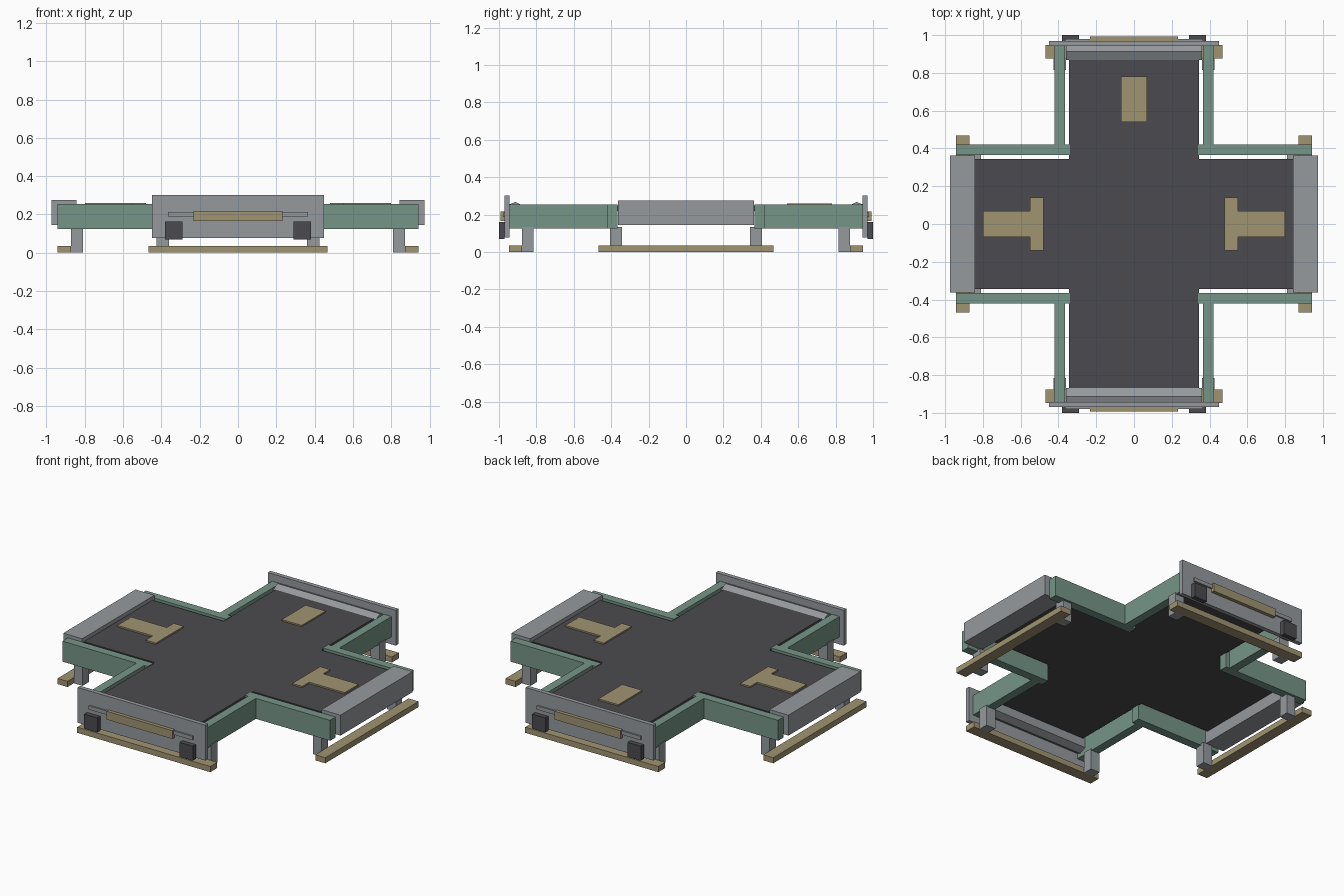
import bpy, bmesh

cube = bpy.data.objects.get("Cube")
if cube:
    bpy.data.objects.remove(cube, do_unlink=True)


def material(name, rgb):
    lin = [((c / 255 + 0.055) / 1.055) ** 2.4 for c in rgb] + [1]
    m = bpy.data.materials.new(name)
    m.use_nodes = True
    m.diffuse_color = lin
    m.node_tree.nodes["Principled BSDF"].inputs["Base Color"].default_value = lin
    return m


GREY = material("steel grey", (150, 154, 157))
DARK = material("charcoal", (75, 74, 78))
GREEN = material("muted green", (118, 149, 136))
TAN = material("khaki tan", (160, 148, 113))


def extrude(name, points, offset, mat):
    """Solid made by sweeping a flat outline along an offset."""
    bm = bmesh.new()
    face = bm.faces.new([bm.verts.new(p) for p in points])
    out = bmesh.ops.extrude_face_region(bm, geom=[face])
    moved = [v for v in out["geom"] if isinstance(v, bmesh.types.BMVert)]
    bmesh.ops.translate(bm, verts=moved, vec=offset)
    bmesh.ops.recalc_face_normals(bm, faces=bm.faces)
    mesh = bpy.data.meshes.new(name)
    bm.to_mesh(mesh)
    bm.free()
    mesh.materials.append(mat)
    ob = bpy.data.objects.new(name, mesh)
    bpy.context.collection.objects.link(ob)
    return ob


def box(name, x, y, z, mat):
    pts = [(x[0], y[0], z[0]), (x[1], y[0], z[0]),
           (x[1], y[1], z[0]), (x[0], y[1], z[0])]
    return extrude(name, pts, (0, 0, z[1] - z[0]), mat)


def span(s, a, b):
    """Range a..b, flipped to the negative side when s is -1."""
    return (a, b) if s > 0 else (-b, -a)


# Cross-shaped deck
w, lx, ly = 0.345, 0.845, 0.868
quarter = [(lx, w), (w, w), (w, ly)]
outline = (quarter + [(-x, y) for x, y in reversed(quarter)]
           + [(-x, -y) for x, y in quarter]
           + [(x, -y) for x, y in reversed(quarter)])
extrude("deck", [(x, y, 0.22) for x, y in outline], (0, 0, 0.03), DARK)

# Painted deck markers
MARK = (0.256, 0.265)
box("back_marker", (-0.07, 0.07), (0.54, 0.78), (0.25, 0.259), TAN)
for s, side in ((1, "left"), (-1, "right")):
    tee = [(0.8, -0.07), (0.8, 0.07), (0.55, 0.07), (0.55, 0.14),
           (0.48, 0.14), (0.48, -0.14), (0.55, -0.14), (0.55, -0.07)]
    extrude(side + "_marker", [(s * x, y, 0.25) for x, y in tee], (0, 0, 0.0095), TAN)

# Rails and legs in each of the four corners
RAIL, LEG = (0.125, 0.255), (0, 0.135)
for sx, side in ((1, "left"), (-1, "right")):
    for sy, end in ((1, "back"), (-1, "front")):
        tag = f"{end}_{side}_"
        box(tag + "side_arm_rail", span(sx, 0.34, 0.942), span(sy, 0.365, 0.42), RAIL, GREEN)
        box(tag + "end_arm_rail", span(sx, 0.365, 0.42), span(sy, 0.42, 0.945), RAIL, GREEN)
        box(tag + "side_arm_leg", span(sx, 0.81, 0.872), span(sy, 0.342, 0.405), LEG, GREY)
        box(tag + "end_arm_leg", span(sx, 0.36, 0.425), span(sy, 0.815, 0.877), LEG, GREY)

# Side arm ends: block and foot beam
for s, side in ((1, "left"), (-1, "right")):
    box(side + "_end_block", span(s, 0.842, 0.975), (-0.363, 0.363), (0.145, 0.275), GREY)
    box(side + "_foot_beam", span(s, 0.872, 0.942), (-0.468, 0.468), (0, 0.036), TAN)

# Front and back arm ends: ridged bar, plate, foot beam and fittings
for s, end in ((1, "back"), (-1, "front")):
    ridge = [(0.868, 0.245), (0.912, 0.268), (0.945, 0.255),
             (0.945, 0.16), (0.912, 0.145), (0.868, 0.165)]
    extrude(end + "_ridged_bar", [(-0.36, s * y, z) for y, z in ridge], (0.72, 0, 0), GREY)
    box(end + "_plate", (-0.45, 0.45), span(s, 0.943, 0.97), (0.078, 0.302), GREY)
    box(end + "_foot_beam", (-0.468, 0.468), span(s, 0.877, 0.947), (0, 0.036), TAN)
    box(end + "_plate_strip", (-0.365, 0.365), span(s, 0.97, 0.979), (0.188, 0.212), GREY)
    box(end + "_plate_pad", (-0.232, 0.232), span(s, 0.97, 0.992), (0.165, 0.218), TAN)
    for sx, side in ((1, "left"), (-1, "right")):
        box(f"{end}_{side}_buffer", span(sx, 0.29, 0.382), span(s, 0.97, 1.0), (0.07, 0.162), DARK)
